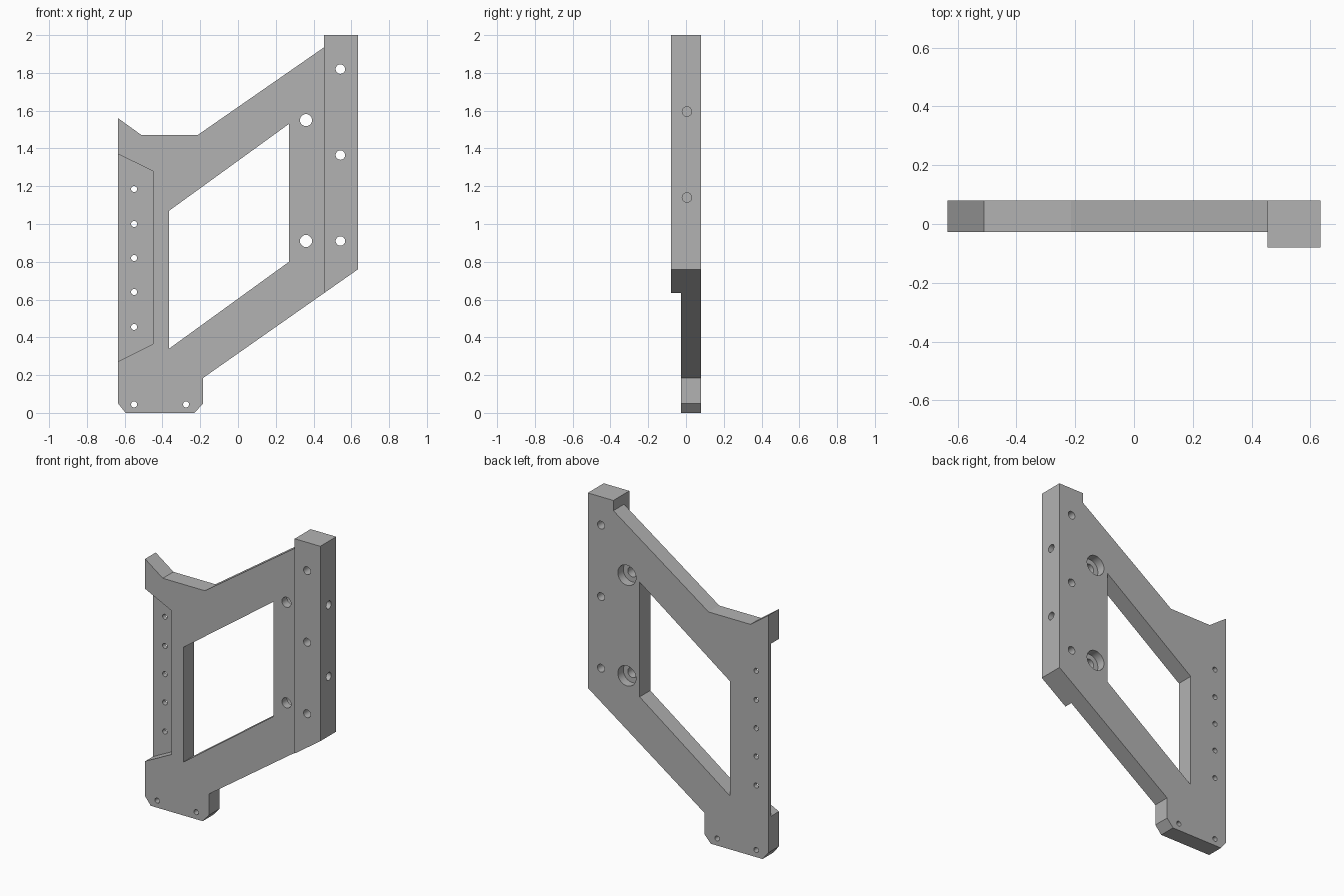
import bpy, bmesh
from math import radians
from mathutils import Matrix, Vector

if "Cube" in bpy.data.objects:
    bpy.data.objects.remove(bpy.data.objects["Cube"])

FRONT, BACK, PLATE_FRONT, RECESS = -0.08, 0.08, -0.027, 0.05
RAIL_X, SIDE = 0.455, 0.635

grey = bpy.data.materials.new("plain grey")
grey.use_nodes = True
colour = (0.45, 0.45, 0.45, 1)
grey.diffuse_color = colour
grey.node_tree.nodes["Principled BSDF"].inputs["Base Color"].default_value = colour


def finish(bm, name):
    bmesh.ops.recalc_face_normals(bm, faces=bm.faces)
    mesh = bpy.data.meshes.new(name)
    bm.to_mesh(mesh)
    bm.free()
    mesh.materials.append(grey)
    obj = bpy.data.objects.new(name, mesh)
    bpy.context.collection.objects.link(obj)
    return obj


def prism(name, outline, y0, y1):
    """Extrude an x-z outline from y0 to y1."""
    bm = bmesh.new()
    face = bm.faces.new([bm.verts.new((x, y0, z)) for x, z in outline])
    new = bmesh.ops.extrude_face_region(bm, geom=[face])["geom"]
    verts = [v for v in new if isinstance(v, bmesh.types.BMVert)]
    bmesh.ops.translate(bm, verts=verts, vec=(0, y1 - y0, 0))
    return finish(bm, name)


def drill(name, start, end, radius):
    """Cylinder between two points."""
    a, b = Vector(start), Vector(end)
    turn = (b - a).to_track_quat('Z', 'Y').to_matrix().to_4x4()
    bm = bmesh.new()
    bmesh.ops.create_cone(bm, cap_ends=True, segments=32, radius1=radius,
                          radius2=radius, depth=(b - a).length,
                          matrix=Matrix.Translation((a + b) / 2) @ turn)
    return finish(bm, name)


# Full-depth silhouette of plate and rail
bracket = prism("bracket_frame", [
    (-SIDE, 0.05), (-0.595, 0), (-0.23, 0), (-0.185, 0.05), (-0.185, 0.185),
    (SIDE, 0.76), (SIDE, 2), (RAIL_X, 2), (RAIL_X, 1.935),
    (-0.215, 1.47), (-0.51, 1.47), (-SIDE, 1.56)], FRONT, BACK)

cutters = [
    # Thin the plate so that the rail stands proud at the front
    prism("plate_cut", [(-1, -1), (RAIL_X, -1), (RAIL_X, 3), (-1, 3)], -1, PLATE_FRONT),
    # Window
    prism("window_cut", [(-0.365, 0.34), (0.27, 0.80), (0.27, 1.53), (-0.365, 1.07)], -1, 1),
    # Recessed flange with slanted ends
    prism("flange_cut", [(-0.82, 0.18), (-0.45, 0.365), (-0.45, 1.28), (-0.82, 1.46)], -1, RECESS),
]

# Holes running front to back
small = [(-0.55, z) for z in (0.455, 0.64, 0.82, 1.0, 1.185)]
small += [(-0.55, 0.045), (-0.275, 0.045)]
rail = [(0.542, z) for z in (0.91, 1.365, 1.82)]
large = [(0.36, z) for z in (0.91, 1.55)]
for spots, radius in ((small, 0.016), (rail, 0.025), (large, 0.032)):
    for x, z in spots:
        cutters.append(drill("hole_cut", (x, -1, z), (x, 1, z), radius))

# Counterbores at the back and blind holes in the rail side
for x, z in large:
    cutters.append(drill("counterbore_cut", (x, 0.025, z), (x, 1, z), 0.064))
for z in (1.14, 1.595):
    cutters.append(drill("side_hole_cut", (0.5, 0.005, z), (1, 0.005, z), 0.025))

for cutter in cutters:
    cutter.hide_render = True
    mod = bracket.modifiers.new(cutter.name, 'BOOLEAN')
    mod.operation, mod.solver, mod.object = 'DIFFERENCE', 'EXACT', cutter

# Bake the cuts and discard the cutters
graph = bpy.context.evaluated_depsgraph_get()
baked = bpy.data.meshes.new_from_object(bracket.evaluated_get(graph))
bracket.modifiers.clear()
bracket.data = baked
baked.materials.clear()
baked.materials.append(grey)
for cutter in cutters:
    bpy.data.objects.remove(cutter)

# Round holes shade smoothly, all corners stay crisp
bpy.ops.object.select_all(action='DESELECT')
bracket.select_set(True)
bpy.context.view_layer.objects.active = bracket
bpy.ops.object.shade_smooth_by_angle(angle=radians(30))
